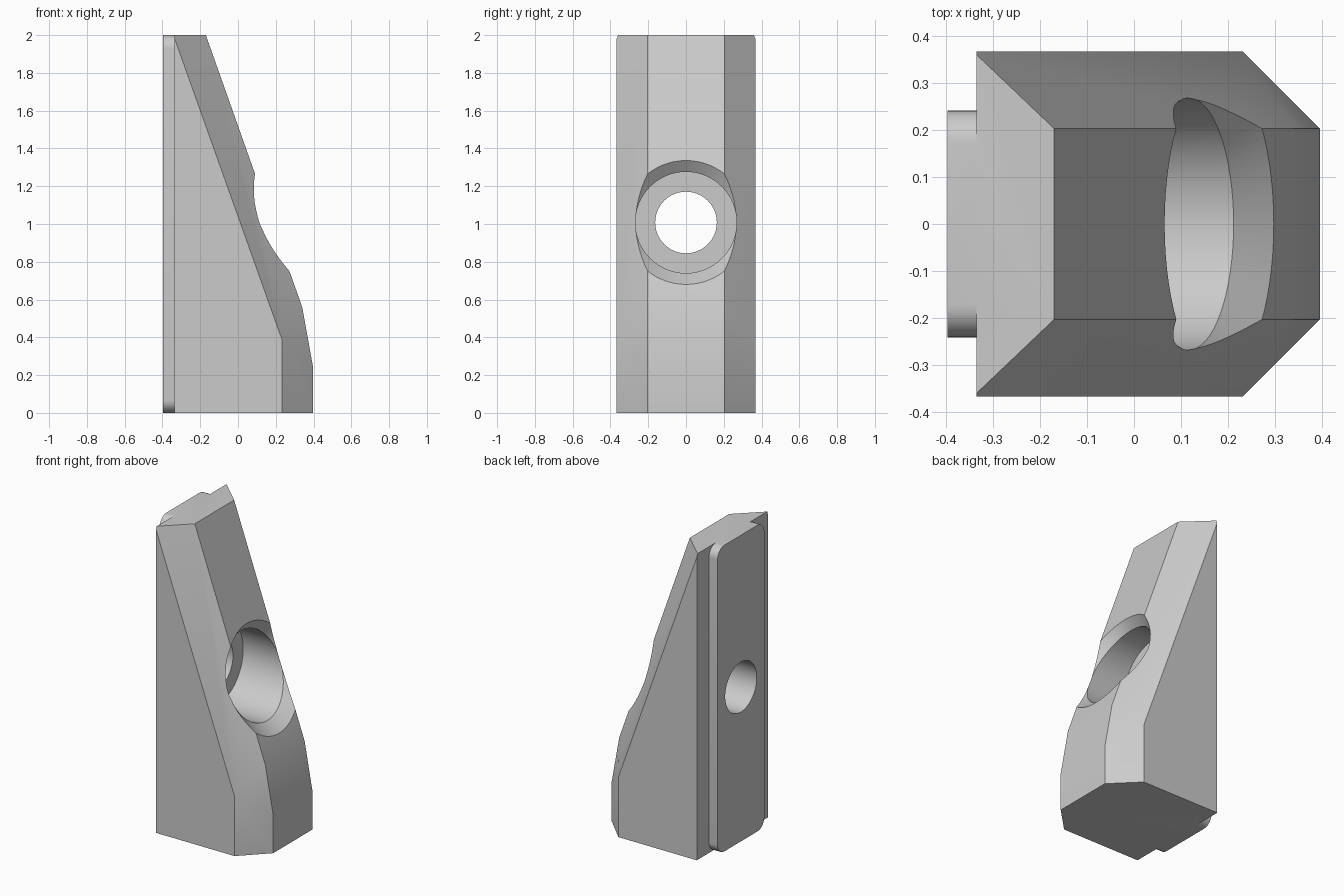
import bpy, bmesh, math
from mathutils import Vector

cube = bpy.data.objects.get("Cube")
if cube:
    bpy.data.objects.remove(cube, do_unlink=True)

grey = bpy.data.materials.new("plain_grey")
grey.use_nodes = True
colour = (0.6, 0.6, 0.6, 1)
grey.diffuse_color = colour
grey.node_tree.nodes["Principled BSDF"].inputs["Base Color"].default_value = colour


def make_object(name, bm):
    bmesh.ops.recalc_face_normals(bm, faces=bm.faces)
    mesh = bpy.data.meshes.new(name)
    bm.to_mesh(mesh)
    bm.free()
    mesh.materials.append(grey)
    obj = bpy.data.objects.new(name, mesh)
    bpy.context.collection.objects.link(obj)
    return obj


def add_boolean(target, tool, operation):
    mod = target.modifiers.new(tool.name, "BOOLEAN")
    mod.object, mod.operation, mod.solver = tool, operation, "EXACT"
    bpy.ops.object.select_all(action="DESELECT")
    bpy.context.view_layer.objects.active = target
    target.select_set(True)
    bpy.ops.object.modifier_apply(modifier=mod.name)
    bpy.data.objects.remove(tool, do_unlink=True)


# Tapered body: side outline and narrower front ridge, (x, z), mirrored in y
BACK, HALF_WIDTH, RIDGE = -0.335, 0.367, 0.203
side = [(BACK, 0), (BACK, 1.98), (0.232, 0.39), (0.232, 0)]
ridge = [(-0.17, 2), (0.34, 0.56), (0.396, 0.25), (0.396, 0)]
bm = bmesh.new()
for s in (-1, 1):
    for x, z in side:
        bm.verts.new((x, s * HALF_WIDTH, z))
    for x, z in ridge:
        bm.verts.new((x, s * RIDGE, z))
    bm.verts.new((BACK, s * 0.36, 2))
bmesh.ops.convex_hull(bm, input=bm.verts)
bmesh.ops.dissolve_limit(bm, angle_limit=math.radians(1), verts=bm.verts, edges=bm.edges)
body = make_object("clamp_jaw", bm)

# Raised rear tongue with rounded corners
bm = bmesh.new()
bmesh.ops.create_cube(bm, size=1)
for v in bm.verts:
    v.co = Vector((BACK if v.co.x > 0 else -0.397, v.co.y * 0.483, v.co.z * 2 + 1))
along_x = [e for e in bm.edges if abs(e.verts[0].co.x - e.verts[1].co.x) > 0.01]
bmesh.ops.bevel(bm, geom=along_x, offset=0.07, segments=8, profile=0.5, affect="EDGES")
add_boolean(body, make_object("rear_tongue", bm), "UNION")

# Stepped bolt hole; outer rings are sheared parallel to the sloping front
HOLE_Z, SLOPE, SIDES = 1.008, 1 / 2.82, 64
rings = [(-1, 0.163, 0), (-0.15, 0.163, 0), (-0.15, 0.268, 0),
         (0.117, 0.268, SLOPE), (0.382, 0.515, SLOPE)]
bm = bmesh.new()
loops = []
for x, radius, shear in rings:
    loop = []
    for i in range(SIDES):
        a = math.tau * i / SIDES
        dz = radius * math.sin(a)
        loop.append(bm.verts.new((x - shear * dz, radius * math.cos(a), HOLE_Z + dz)))
    loops.append(loop)
for a, b in zip(loops, loops[1:]):
    for i in range(SIDES):
        j = (i + 1) % SIDES
        bm.faces.new((a[i], a[j], b[j], b[i]))
bm.faces.new(loops[0])
bm.faces.new(loops[-1])
cutter = make_object("bolt_hole_cutter", bm)
cutter.hide_render = True
add_boolean(body, cutter, "DIFFERENCE")

bpy.ops.object.shade_smooth_by_angle(angle=math.radians(25))
